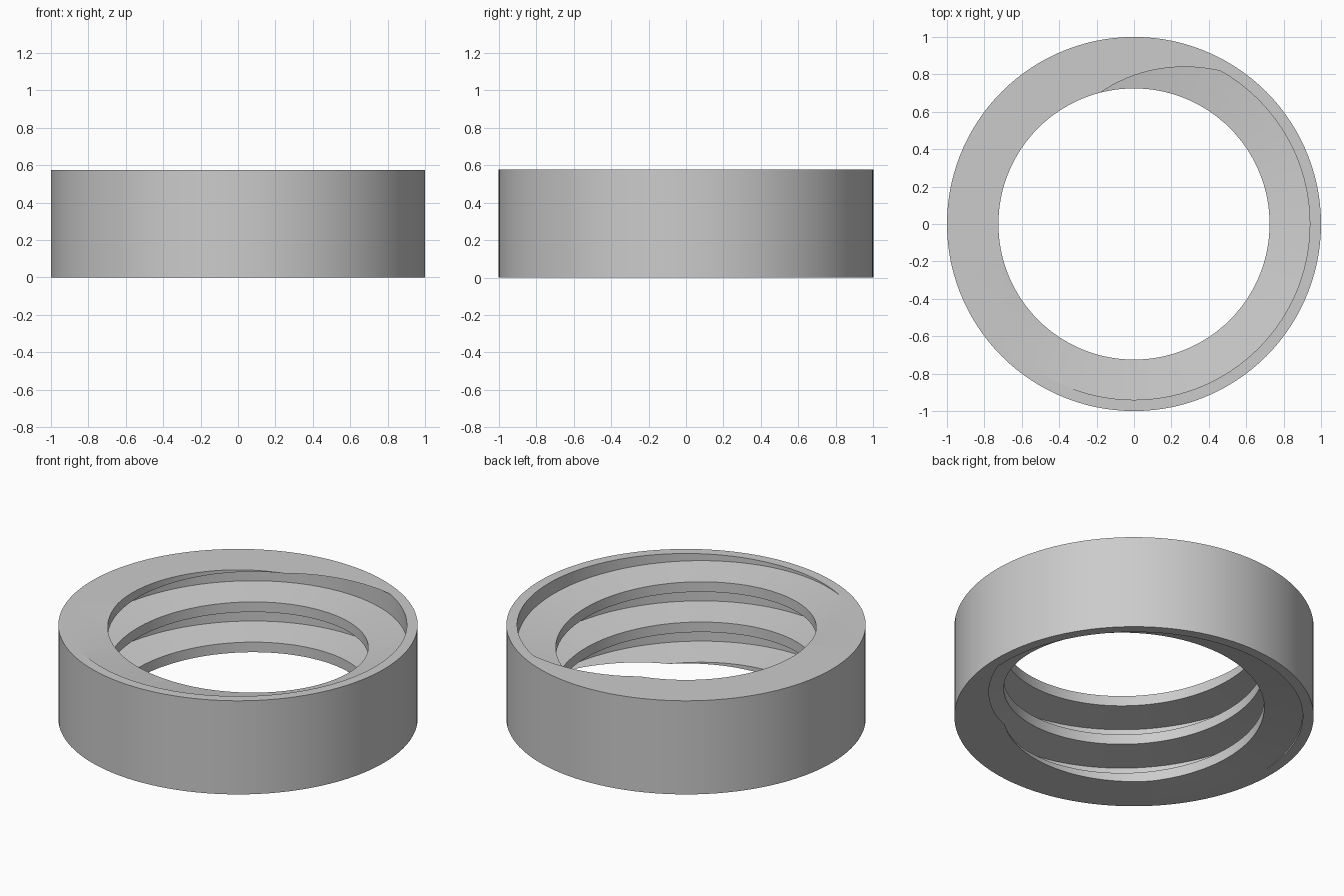
import bpy, bmesh
from math import cos, sin, tau, radians

if "Cube" in bpy.data.objects:
    bpy.data.objects.remove(bpy.data.objects["Cube"])

SEGMENTS = 120
HEIGHT = 0.575
OUTER, CREST, ROOT, CLEAR = 1.0, 0.725, 0.94, 0.66
PITCH = 0.247
HALF_ROOT, HALF_CREST = 0.0625, 0.0925   # half widths of the thread groove
START_Z = 0.554                          # groove centre at angle zero

grey = bpy.data.materials.new("plain grey")
grey.use_nodes = True
colour = (0.6, 0.6, 0.6, 1)
grey.diffuse_color = colour
grey.node_tree.nodes["Principled BSDF"].inputs["Base Color"].default_value = colour


def sweep(name, profile, first, last, pitch=0.0):
    """Turn a (radius, z) profile about z; a pitch makes it a left-handed helix."""
    bm = bmesh.new()
    closed = pitch == 0
    rows = []
    for i in range(first, last + (not closed)):
        a = tau * i / SEGMENTS
        rows.append([bm.verts.new((r * cos(a), r * sin(a), z - pitch * i / SEGMENTS))
                     for r, z in profile])
    pairs = list(zip(rows, rows[1:]))
    if closed:
        pairs.append((rows[-1], rows[0]))
    else:
        bm.faces.new(rows[0])
        bm.faces.new(rows[-1])
    n = len(profile)
    for p, q in pairs:
        for k in range(n):
            m = (k + 1) % n
            bm.faces.new((p[k], q[k], q[m], p[m]))
    bmesh.ops.recalc_face_normals(bm, faces=bm.faces)
    mesh = bpy.data.meshes.new(name)
    bm.to_mesh(mesh)
    bm.free()
    mesh.materials.append(grey)
    obj = bpy.data.objects.new(name, mesh)
    bpy.context.collection.objects.link(obj)
    return obj


# Plain ring body
ring = sweep("threaded_ring",
             [(CREST, 0), (OUTER, 0), (OUTER, HEIGHT), (CREST, HEIGHT)], 0, SEGMENTS)

# Helical groove that cuts the internal thread, running out past both ends
groove = sweep("groove_cutter",
               [(CLEAR, START_Z - HALF_CREST), (CREST, START_Z - HALF_CREST),
                (ROOT, START_Z - HALF_ROOT), (ROOT, START_Z + HALF_ROOT),
                (CREST, START_Z + HALF_CREST), (CLEAR, START_Z + HALF_CREST)],
               -SEGMENTS * 3 // 2, SEGMENTS * 7 // 2, PITCH)

cut = ring.modifiers.new("thread", "BOOLEAN")
cut.operation = "DIFFERENCE"
cut.solver = "EXACT"
cut.object = groove

bpy.ops.object.select_all(action="DESELECT")
bpy.context.view_layer.objects.active = ring
ring.select_set(True)
bpy.ops.object.modifier_apply(modifier="thread")
bpy.data.objects.remove(groove)
bpy.ops.object.shade_smooth_by_angle(angle=radians(30))
